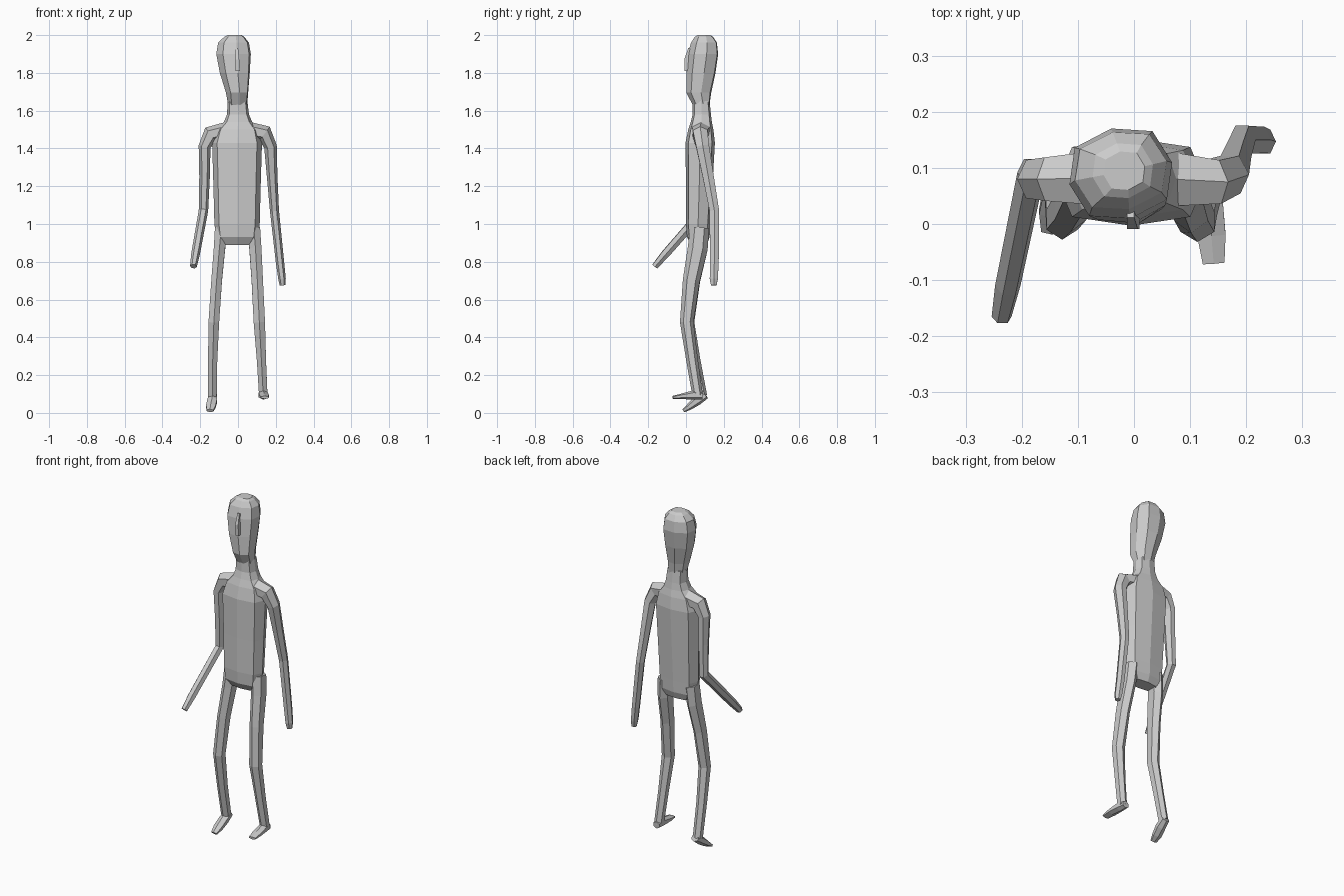
import bpy, bmesh, math
from mathutils import Vector


def finish(name, rings):
    """Skin a list of equal-length vertex rings into a closed flat-faced mesh."""
    bm = bmesh.new()
    loops = [[bm.verts.new(p) for p in ring] for ring in rings]
    n = len(loops[0])
    for a, b in zip(loops, loops[1:]):
        for i in range(n):
            j = (i + 1) % n
            bm.faces.new((a[i], a[j], b[j], b[i]))
    bm.faces.new(loops[0])
    bm.faces.new(loops[-1])
    bmesh.ops.recalc_face_normals(bm, faces=bm.faces)
    mesh = bpy.data.meshes.new(name)
    bm.to_mesh(mesh)
    bm.free()
    obj = bpy.data.objects.new(name, mesh)
    bpy.context.collection.objects.link(obj)
    return obj


def stack(name, levels, sides=8, square=1.0, turn=0.0):
    """Horizontal rings: (z, x min, x max, y front, y back)."""
    rings = []
    for z, x0, x1, y0, y1 in levels:
        ring = []
        for k in range(sides):
            a = 2 * math.pi * k / sides
            c, s = (math.copysign(abs(f) ** square, f) if abs(f) > 1e-6 else 0
                    for f in (math.cos(a), math.sin(a)))
            px, py = c * (x1 - x0) / 2, s * (y1 - y0) / 2
            ring.append(((x0 + x1) / 2 + px * math.cos(turn) - py * math.sin(turn),
                         (y0 + y1) / 2 + px * math.sin(turn) + py * math.cos(turn), z))
        rings.append(ring)
    return finish(name, rings)


def limb(name, path, ref, sides=6):
    """Rings along a path of (x, y, z, radius along ref, radius across)."""
    pts = [Vector(p[:3]) for p in path]
    rings = []
    for i, p in enumerate(pts):
        t = Vector((0, 0, 0))
        if i > 0:
            t += (p - pts[i - 1]).normalized()
        if i < len(pts) - 1:
            t += (pts[i + 1] - p).normalized()
        t.normalize()
        u = (Vector(ref) - t * t.dot(Vector(ref))).normalized()
        v = t.cross(u)
        ru, rv = path[i][3:]
        angles = [2 * math.pi * (k + 0.5) / sides for k in range(sides)]
        rings.append([p + u * ru * math.cos(a) * 1.12 + v * rv * math.sin(a) for a in angles])
    return finish(name, rings)


# torso, tapering through the shoulders into the neck
stack("torso", [
    (0.89, -0.085, 0.075, 0.03, 0.11),
    (0.93, -0.115, 0.105, 0.005, 0.125),
    (1.00, -0.125, 0.115, 0.0, 0.128),
    (1.20, -0.13, 0.12, 0.0, 0.14),
    (1.43, -0.137, 0.127, -0.003, 0.153),
    (1.50, -0.115, 0.11, 0.012, 0.145),
    (1.54, -0.075, 0.075, 0.025, 0.137),
    (1.58, -0.058, 0.058, 0.035, 0.132),
    (1.65, -0.055, 0.05, 0.035, 0.125)], square=0.65)

# head, turned slightly to one side
stack("head", [
    (1.63, -0.053, 0.05, 0.035, 0.125),
    (1.695, -0.065, 0.055, 0.0, 0.135),
    (1.80, -0.098, 0.064, 0.0, 0.158),
    (1.90, -0.117, 0.07, 0.008, 0.172),
    (1.96, -0.107, 0.06, 0.025, 0.165),
    (1.99, -0.075, 0.035, 0.045, 0.145),
    (2.00, -0.055, 0.02, 0.06, 0.13)], square=0.8, turn=math.radians(12))

# nose
limb("nose", [
    (-0.006, 0.02, 1.93, 0.008, 0.012),
    (-0.003, 0.004, 1.87, 0.012, 0.018),
    (-0.001, 0.002, 1.81, 0.014, 0.015)], (1, 0, 0), 4)

# arms, one bent forward and one hanging
limb("bent_arm", [
    (-0.06, 0.082, 1.495, 0.05, 0.045),
    (-0.145, 0.08, 1.475, 0.04, 0.045),
    (-0.177, 0.08, 1.41, 0.035, 0.032),
    (-0.177, 0.087, 1.25, 0.03, 0.028),
    (-0.183, 0.092, 1.07, 0.026, 0.025),
    (-0.225, -0.11, 0.84, 0.022, 0.023),
    (-0.236, -0.165, 0.776, 0.016, 0.018)], (0, 1, 0))
limb("hanging_arm", [
    (0.06, 0.08, 1.495, 0.05, 0.045),
    (0.14, 0.075, 1.48, 0.04, 0.045),
    (0.172, 0.088, 1.41, 0.035, 0.034),
    (0.181, 0.118, 1.25, 0.03, 0.028),
    (0.193, 0.15, 1.07, 0.026, 0.024),
    (0.222, 0.15, 0.80, 0.024, 0.022),
    (0.233, 0.147, 0.71, 0.022, 0.02),
    (0.236, 0.147, 0.675, 0.015, 0.015)], (0, 1, 0))

# legs: hip, thigh, knee, shin, ankle
limb("left_leg", [
    (-0.088, 0.072, 0.98, 0.035, 0.05),
    (-0.098, 0.062, 0.87, 0.031, 0.053),
    (-0.113, 0.03, 0.70, 0.029, 0.045),
    (-0.128, 0.008, 0.48, 0.029, 0.036),
    (-0.134, 0.045, 0.28, 0.025, 0.031),
    (-0.136, 0.084, 0.09, 0.024, 0.028)], (1, 0, 0))
limb("right_leg", [
    (0.083, 0.072, 0.98, 0.035, 0.05),
    (0.092, 0.062, 0.87, 0.033, 0.053),
    (0.102, 0.028, 0.70, 0.031, 0.045),
    (0.113, 0.004, 0.48, 0.031, 0.036),
    (0.124, 0.032, 0.28, 0.025, 0.031),
    (0.134, 0.062, 0.09, 0.023, 0.028)], (1, 0, 0))

# feet, one toe pointed down and one level
limb("left_foot", [
    (-0.132, 0.106, 0.092, 0.022, 0.018),
    (-0.136, 0.06, 0.065, 0.026, 0.025),
    (-0.144, 0.02, 0.034, 0.026, 0.018),
    (-0.148, -0.013, 0.012, 0.018, 0.01)], (1, 0, 0))
limb("right_foot", [
    (0.132, 0.088, 0.092, 0.02, 0.02),
    (0.134, 0.04, 0.095, 0.025, 0.025),
    (0.138, -0.02, 0.088, 0.026, 0.015),
    (0.142, -0.07, 0.082, 0.02, 0.008)], (1, 0, 0))
